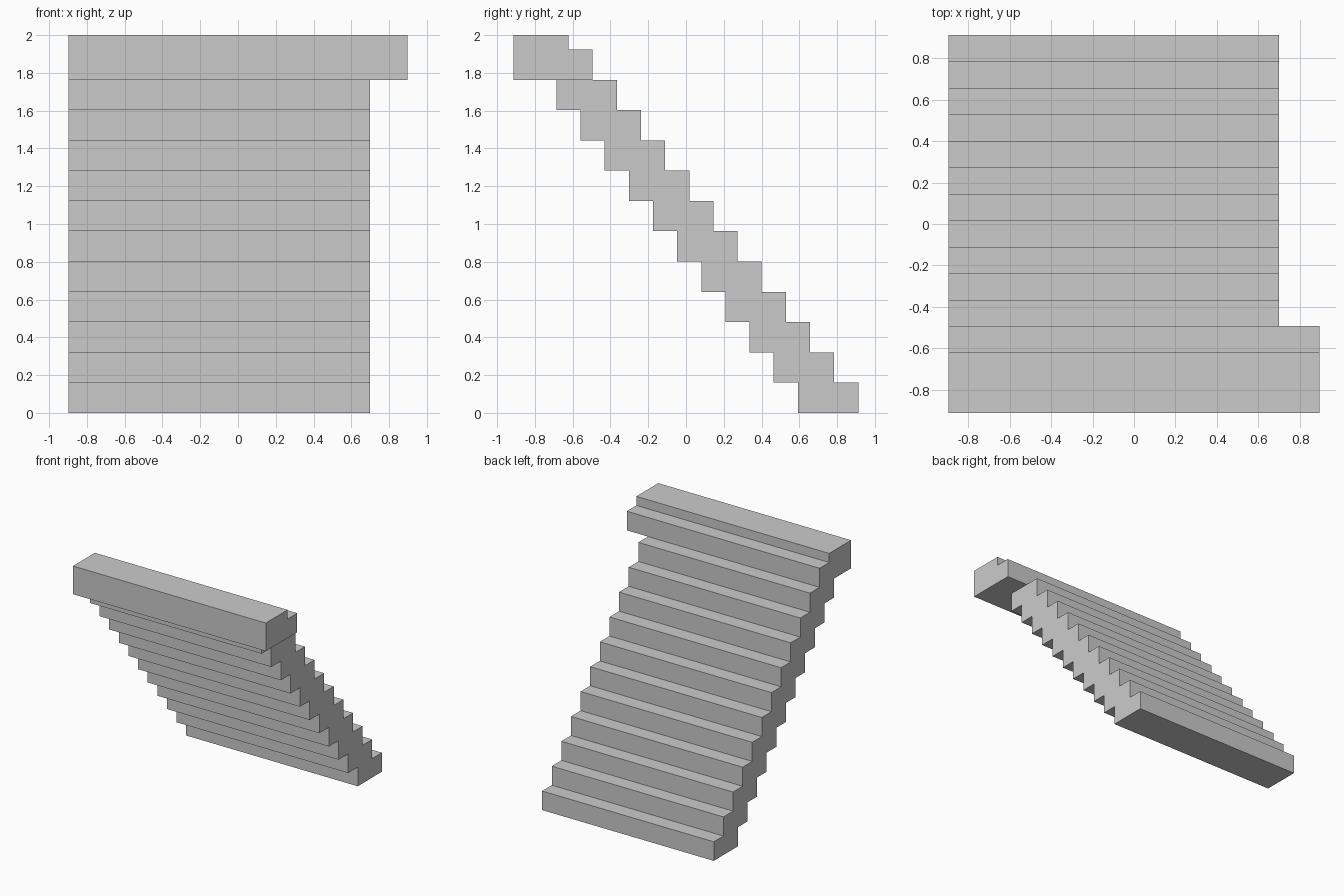
import bpy, bmesh

if "Cube" in bpy.data.objects:
    bpy.data.objects.remove(bpy.data.objects["Cube"])

RISE, RUN, STEPS = 0.1603, 0.1278, 11
BACK, DEPTH = 0.912, 0.32


def extrude_profile(name, profile, x0, x1):
    """Extrude a closed (y, z) outline along x."""
    bm = bmesh.new()
    face = bm.faces.new([bm.verts.new((x0, y, z)) for y, z in profile])
    ext = bmesh.ops.extrude_face_region(bm, geom=[face])
    moved = [v for v in ext["geom"] if isinstance(v, bmesh.types.BMVert)]
    bmesh.ops.translate(bm, verts=moved, vec=(x1 - x0, 0, 0))
    bmesh.ops.recalc_face_normals(bm, faces=bm.faces)
    mesh = bpy.data.meshes.new(name)
    bm.to_mesh(mesh)
    bm.free()
    obj = bpy.data.objects.new(name, mesh)
    bpy.context.collection.objects.link(obj)
    return obj


# Stair flight: stepped on top and stepped underneath
upper, lower = [], []
for i in range(STEPS):
    back = BACK - i * RUN
    z0, z1 = i * RISE, (i + 1) * RISE
    upper += [(back, z0), (back, z1)]
    lower += [(back - DEPTH, z0), (back - DEPTH, z1)]
extrude_profile("stair_flight", upper + lower[::-1], -0.897, 0.70)

# Top landing: wider slab with the last step along its back edge
zl = STEPS * RISE
yl = BACK - STEPS * RUN
extrude_profile("top_landing", [
    (-0.912, zl), (yl, zl), (yl, zl + RISE),
    (yl - RUN, zl + RISE), (yl - RUN, 2.0), (-0.912, 2.0),
], -0.897, 0.897)
